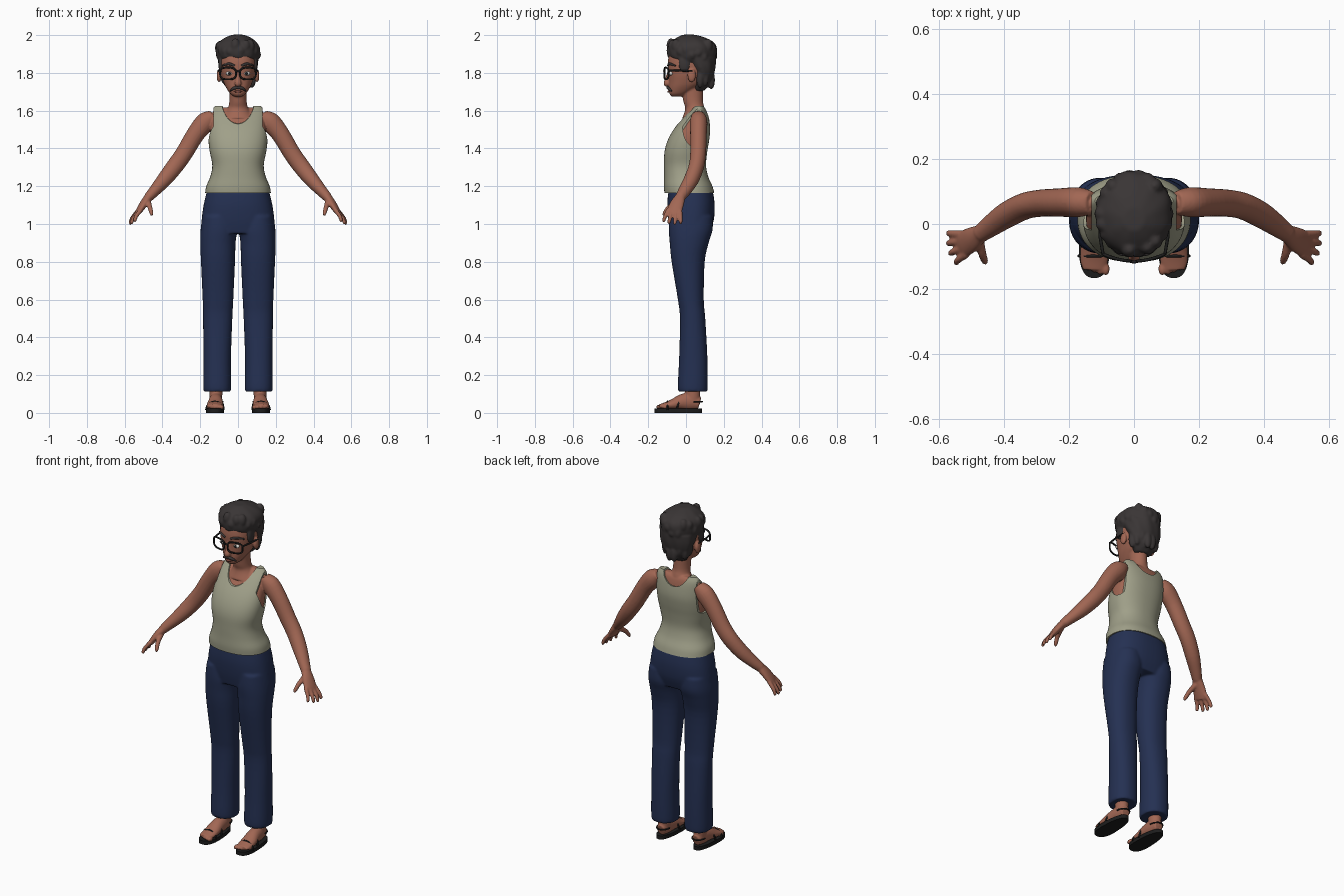
import bpy, bmesh, math, random
from mathutils import Vector

if "Cube" in bpy.data.objects:
    bpy.data.objects.remove(bpy.data.objects["Cube"])

random.seed(4)


def material(name, rgb):
    m = bpy.data.materials.new(name)
    m.diffuse_color = (*rgb, 1)
    m.use_nodes = True
    m.node_tree.nodes["Principled BSDF"].inputs["Base Color"].default_value = m.diffuse_color
    return m


SKIN = material("brown skin", (0.36, 0.135, 0.088))
HAIR = material("dark hair", (0.042, 0.036, 0.036))
SHIRT = material("sage shirt", (0.35, 0.35, 0.25))
DENIM = material("navy trousers", (0.018, 0.030, 0.085))
BLACK = material("black frame and sandal", (0.012, 0.012, 0.012))
WHITE = material("eye white", (0.75, 0.72, 0.68))
LIP = material("lip", (0.22, 0.07, 0.05))


def smooth_rows(rows, k=4):
    """Catmull-Rom through rows of numbers."""
    out = []
    for i in range(len(rows) - 1):
        a, b, c, d = rows[max(i - 1, 0)], rows[i], rows[i + 1], rows[min(i + 2, len(rows) - 1)]
        for j in range(k):
            t = j / k
            out.append([0.5 * (2 * q + (r - p) * t + (2 * p - 5 * q + 4 * r - s) * t * t
                               + (3 * q - p - 3 * r + s) * t ** 3) for p, q, r, s in zip(a, b, c, d)])
    return out + [list(rows[-1])]


def skin_rings(name, rings, mat, n=2.0, seg=32, wave=0):
    """Closed surface through rings of (centre, u, v) with superellipse sections."""
    bm, loops = bmesh.new(), []
    for c, u, v in rings:
        loop = []
        for i in range(seg):
            a = 2 * math.pi * i / seg
            co, si = math.cos(a), math.sin(a)
            w = 1 + wave * math.sin(9 * a + 25 * c.z)
            x = math.copysign(abs(co) ** (2 / n), co) * w
            y = math.copysign(abs(si) ** (2 / n), si) * w
            loop.append(bm.verts.new(c + u * x + v * y))
        loops.append(loop)
    for p, q in zip(loops, loops[1:]):
        for i in range(seg):
            bm.faces.new((p[i], p[(i + 1) % seg], q[(i + 1) % seg], q[i]))
    bm.faces.new(loops[0])
    bm.faces.new(loops[-1])
    bmesh.ops.recalc_face_normals(bm, faces=bm.faces)
    me = bpy.data.meshes.new(name)
    bm.to_mesh(me)
    bm.free()
    me.materials.append(mat)
    ob = bpy.data.objects.new(name, me)
    bpy.context.collection.objects.link(ob)
    return ob


def loft(name, rows, mat, n=2.0, cx=0, wave=0, seg=48):
    """Rows of (z, x low, x high, y front, y back)."""
    rings = [(Vector((cx + (a + b) / 2, (f + k) / 2, z)), Vector(((b - a) / 2, 0, 0)), Vector((0, (k - f) / 2, 0)))
             for z, a, b, f, k in smooth_rows(rows)]
    return skin_rings(name, rings, mat, n, seg, wave)


def tube(name, rows, mat, ref=(0, 1, 0.01), side=1, n=2.0, seg=20):
    """Rows of (x, y, z, width radius, depth radius) along a path; ref is the depth direction."""
    rows = smooth_rows(rows)
    pts = [Vector(r[:3]) for r in rows]
    rings = []
    for i, r in enumerate(rows):
        t = (pts[min(i + 1, len(pts) - 1)] - pts[max(i - 1, 0)]).normalized()
        u = Vector(ref).cross(t).normalized()
        v = t.cross(u)
        f = lambda q: Vector((q.x * side, q.y, q.z))
        rings.append((f(pts[i]), f(u) * r[3], f(v) * r[4]))
    return skin_rings(name, rings, mat, n, seg)


def ball(name, loc, rad, mat):
    rows = []
    for i in range(1, 12):
        a = math.pi * i / 12
        rows.append((Vector((loc[0], loc[1], loc[2] - rad[2] * math.cos(a))),
                     Vector((rad[0] * math.sin(a), 0, 0)), Vector((0, rad[1] * math.sin(a), 0))))
    return skin_rings(name, rows, mat, seg=20)


def wire(name, pts, r, mat, cyclic=False):
    cu = bpy.data.curves.new(name, "CURVE")
    cu.dimensions, cu.bevel_depth, cu.bevel_resolution = "3D", r, 2
    cu.use_fill_caps = True
    sp = cu.splines.new("POLY")
    sp.points.add(len(pts) - 1)
    for p, q in zip(sp.points, pts):
        p.co = (*q, 1)
    sp.use_cyclic_u = cyclic
    cu.materials.append(mat)
    ob = bpy.data.objects.new(name, cu)
    bpy.context.collection.objects.link(ob)


def fuse(name, obs, voxel, smooth):
    """Join parts and melt them into one smooth skin."""
    bpy.ops.object.select_all(action="DESELECT")
    for o in obs:
        o.select_set(True)
    bpy.context.view_layer.objects.active = obs[0]
    bpy.ops.object.join()
    ob = obs[0]
    ob.name = name
    rm = ob.modifiers.new("melt", "REMESH")
    rm.mode, rm.voxel_size, rm.use_smooth_shade = "VOXEL", voxel, True
    sm = ob.modifiers.new("soften", "SMOOTH")
    sm.factor, sm.iterations = 0.5, smooth
    return ob


# torso profile: z, half width, front y, back y
TORSO = [(1.163, .174, -.114, .150), (1.20, .168, -.117, .140), (1.25, .147, -.116, .118), (1.31, .136, -.116, .106),
         (1.38, .149, -.114, .112), (1.44, .156, -.098, .122), (1.50, .155, -.066, .128), (1.56, .148, -.018, .122),
         (1.60, .138, .020, .112), (1.626, .120, .045, .098)]
d = 0.009
body = [loft("torso", [(z - d * (z > 1.6), -w + d, w - d, f + d, b - d) for z, w, f, b in TORSO[1:]], SKIN, 2.3)]

# head, neck, nose
body.append(loft("head", [(1.675, -.022, .022, -.076, -.02), (1.69, -.042, .042, -.088, .01),
                          (1.72, -.062, .062, -.091, .06), (1.75, -.076, .076, -.091, .10),
                          (1.80, -.091, .091, -.093, .13), (1.86, -.096, .096, -.096, .14),
                          (1.92, -.085, .085, -.08, .13), (1.96, -.05, .05, -.03, .08)], SKIN, 2.35))
body.append(loft("neck", [(1.56, -.09, .09, -.02, .11), (1.61, -.056, .056, -.004, .10),
                          (1.65, -.046, .046, -.014, .09), (1.74, -.046, .046, -.03, .09)], SKIN))
body.append(tube("nose", [(0, -.088, 1.81, .009, .01), (0, -.097, 1.77, .012, .012),
                          (0, -.101, 1.745, .019, .018), (0, -.094, 1.732, .012, .012)], SKIN))

# ears, arms, hands
TIPS = [(.573, -.028, 1.003), (.574, -.060, .998), (.567, -.092, 1.002), (.549, -.121, 1.012)]
W = Vector((.024, .09, -.01)).normalized()
N = Vector((.055, -.035, -.075)).cross(W)
for s in (1, -1):
    body.append(ball("ear", (.1 * s, .03, 1.785), (.013, .022, .036), SKIN))
    body.append(tube("arm", [(.13, .065, 1.575, .03, .035), (.17, .067, 1.542, .052, .046),
                             (.225, .066, 1.475, .048, .044), (.285, .064, 1.375, .046, .042),
                             (.335, .055, 1.305, .045, .041), (.39, .028, 1.235, .040, .040),
                             (.44, -.006, 1.178, .031, .034), (.472, -.03, 1.143, .026, .028)], SKIN, side=s))
    body.append(tube("palm", [(.468, -.027, 1.148, .026, .024), (.495, -.045, 1.113, .037, .021),
                              (.520, -.060, 1.075, .041, .017), (.532, -.068, 1.055, .038, .013)], SKIN, N, s))
    for k, tip in zip((.032, .011, -.011, -.032), TIPS):
        b, t = Vector((.522, -.062, 1.072)) + W * k, Vector(tip)
        m = b.lerp(t, .6) + Vector((.004, 0, .004))
        body.append(tube("finger", [(*b, .012, .012), (*m, .0105, .0105), (*b.lerp(t, .93), .009, .009),
                                    (*t, .005, .005)], SKIN, N, s))
    body.append(tube("thumb", [(.478, -.045, 1.118, .017, .017), (.467, -.088, 1.09, .013, .013),
                               (.459, -.112, 1.06, .011, .011), (.456, -.12, 1.044, .006, .006)], SKIN, N, s))
fuse("body", body, .005, 4)

# tank top with scooped neck and armholes cut away
tank = loft("tank_top", [(z, -w, w, f, b) for z, w, f, b in TORSO], SHIRT, 2.3, seg=64)
cutters = [tube("neck_cutter", [(0, -.3, 1.602, .089, .115), (0, .3, 1.707, .089, .115)], SHIRT, (0, 0, 1), seg=64)]
for s in (1, -1):
    cutters.append(tube("arm_cutter", [(.131, .045, 1.518, .063, .108), (.3, .045, 1.518, .063, .108)],
                        SHIRT, (0, 0, 1), s, seg=64))
for c in cutters:
    bm = bmesh.new()
    bm.from_mesh(c.data)
    bmesh.ops.recalc_face_normals(bm, faces=bm.faces)
    bm.to_mesh(c.data)
    bm.free()
    c.hide_render = True
    bo = tank.modifiers.new("cut", "BOOLEAN")
    bo.operation, bo.object, bo.solver = "DIFFERENCE", c, "EXACT"
dg = bpy.context.evaluated_depsgraph_get()
cut_mesh = bpy.data.meshes.new_from_object(tank.evaluated_get(dg))
tank.modifiers.clear()
tank.data = cut_mesh
for c in cutters:
    bpy.data.objects.remove(c)

# trousers: hips and two legs melted together
legs = [loft("hips", [(1.17, -.166, .166, -.094, .143), (1.10, -.182, .182, -.099, .152),
                      (1.02, -.193, .193, -.093, .147), (.95, -.197, .197, -.08, .125)], DENIM, 2.4)]
for s in (1, -1):
    rows = [(1.04, .02, .188, -.088, .140), (.97, .006, .198, -.091, .141), (.90, .013, .200, -.086, .120),
            (.80, .016, .196, -.076, .099), (.60, .025, .187, -.043, .094), (.50, .030, .185, -.032, .102),
            (.30, .037, .183, -.036, .113), (.15, .036, .184, -.043, .115), (.112, .038, .181, -.040, .112)]
    legs.append(loft("leg", [(z, min(a * s, b * s), max(a * s, b * s), f, k) for z, a, b, f, k in rows], DENIM, 2.2))
fuse("trousers", legs, .007, 4)

# feet and sandals
for s in (1, -1):
    foot = [tube("foot", [(.122, -.14, .034, .036, .012), (.122, -.11, .038, .043, .018),
                          (.121, -.07, .045, .043, .028), (.118, -.02, .058, .038, .042),
                          (.117, .03, .06, .034, .046), (.117, .072, .05, .026, .032)], SKIN, (0, 0, 1), s),
            loft("ankle", [(.05, -.032, .032, -.01, .075), (.1, -.034, .034, -.005, .075),
                           (.2, -.036, .036, -.005, .08)], SKIN, cx=.117 * s)]
    for i in range(5):
        foot.append(ball("toe", ((.087 + .0175 * i) * s, -.138 + .003 * i * i * .6, .031),
                         (.0125 - .001 * i, .02, .013 - .001 * i), SKIN))
    fuse("foot", foot, .005, 2)
    sole = loft("sandal_sole", [(z, -.046, .046, -.166, .086) for z in (0, .022)], BLACK, 2.5, cx=.122 * s)
    for v in sole.data.vertices:
        v.co.x = .122 * s + (v.co.x - .122 * s) * (1 - 1.2 * (v.co.y + .04))
    arc = [math.pi * i / 14 for i in range(15)]
    wire("toe_strap", [((.122 + .047 * math.cos(a)) * s, -.098, .015 + .045 * math.sin(a)) for a in arc], .005, BLACK)
    wire("instep_strap", [((.119 + .043 * math.cos(a)) * s, -.05 + .02 * math.sin(a), .015 + .073 * math.sin(a))
                          for a in arc], .005, BLACK)
    wire("heel_strap", [((.117 + .036 * math.cos(a)) * s, .04 + .046 * math.sin(a), .06) for a in arc], .004, BLACK)

# hair: quiff on top, mass at the back, sideburns and wavy locks
hair = [loft("hair_top", [(1.862, -.102, .102, -.07, .145), (1.885, -.113, .113, -.095, .160),
                          (1.93, -.116, .116, -.098, .163), (1.96, -.102, .102, -.084, .148),
                          (1.985, -.07, .07, -.052, .105), (2.002, -.032, .032, -.02, .05)], HAIR, wave=.02),
        loft("hair_back", [(1.705, -.045, .045, .04, .095), (1.73, -.066, .066, .035, .118),
                           (1.78, -.086, .086, .035, .143), (1.83, -.102, .102, .0, .156),
                           (1.88, -.108, .108, -.04, .160)], HAIR, wave=.02)]
for s in (1, -1):
    hair.append(ball("sideburn", (.090 * s, -.008, 1.85), (.014, .032, .05), HAIR))
for i in range(22):
    a = 2 * math.pi * i / 22
    z = random.uniform(1.88, 1.95)
    hair.append(ball("lock", (.098 * math.cos(a), .032 + .112 * math.sin(a), z),
                     (.024, .024, random.uniform(.025, .04)), HAIR))
for i in range(8):
    a = math.pi * (i + .5) / 8
    hair.append(ball("back_lock", (.075 * math.cos(a), .06 + .075 * math.sin(a), random.uniform(1.76, 1.82)),
                     (.022, .02, .05), HAIR))
fuse("hair", hair, .006, 4)

# face: eyes, brows, moustache, lip
for s in (1, -1):
    ball("eye", (.045 * s, -.079, 1.797), (.019, .012, .011), WHITE)
    ball("pupil", (.045 * s, -.087, 1.797), (.008, .006, .009), BLACK)
    tube("eyebrow", [(.018, -.095, 1.838, .006, .005), (.05, -.087, 1.848, .007, .006),
                     (.082, -.056, 1.838, .004, .004)], HAIR, side=s)
tube("moustache", [(-.042, -.077, 1.704, .003, .004), (-.025, -.091, 1.717, .008, .008),
                   (0, -.096, 1.723, .008, .008), (.025, -.091, 1.717, .008, .008),
                   (.042, -.077, 1.704, .003, .004)], HAIR)
tube("lip", [(-.022, -.084, 1.702, .003, .004), (0, -.092, 1.701, .006, .006),
             (.022, -.084, 1.702, .003, .004)], LIP)

# glasses
gy = lambda x: -.114 + 2.4 * x * x
for s in (1, -1):
    rim = []
    for i in range(32):
        a = 2 * math.pi * i / 32
        c, q = math.cos(a), math.sin(a)
        x = .053 + .042 * math.copysign(abs(c) ** .65, c)
        rim.append((x * s, gy(x), 1.797 + .031 * math.copysign(abs(q) ** .65, q)))
    wire("glasses_rim", rim, .005, BLACK, True)
    wire("glasses_temple", [(.095 * s, gy(.095), 1.812), (.104 * s, -.04, 1.812), (.105 * s, .035, 1.81)], .005, BLACK)
wire("glasses_bridge", [(-.012, -.114, 1.805), (0, -.117, 1.81), (.012, -.114, 1.805)], .005, BLACK)

# smooth shading, keeping cut edges crisp
bpy.ops.object.select_all(action="DESELECT")
for o in bpy.context.scene.objects:
    if o.type == "MESH":
        o.select_set(True)
        bpy.context.view_layer.objects.active = o
bpy.ops.object.shade_smooth_by_angle(angle=math.radians(40))
